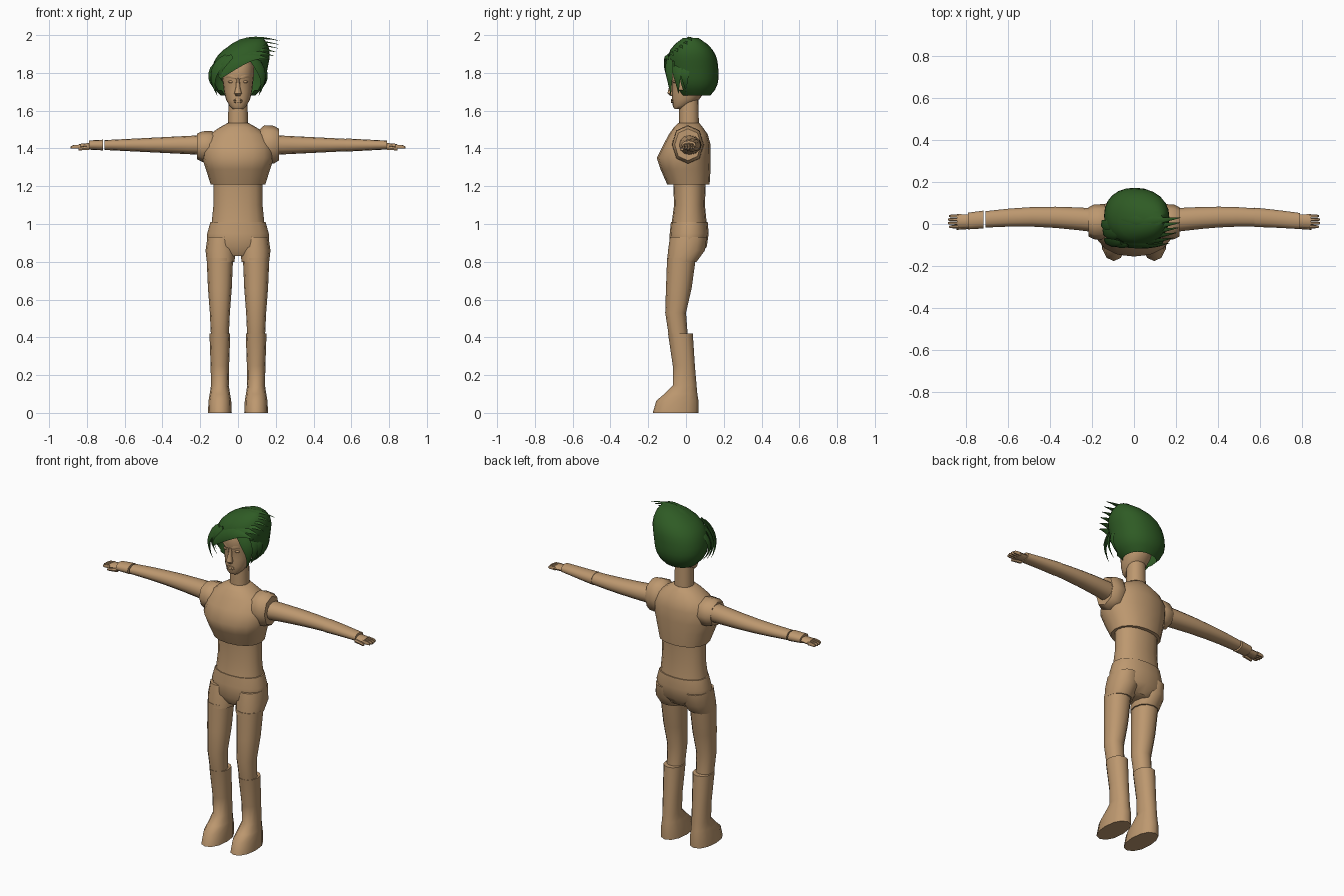
import bpy, bmesh
from math import cos, sin, pi, copysign, radians
from mathutils import Vector

cube = bpy.data.objects.get("Cube")
if cube:
    bpy.data.objects.remove(cube, do_unlink=True)

SIDES = ((1, "left"), (-1, "right"))


def material(name, color):
    mat = bpy.data.materials.new(name)
    mat.use_nodes = True
    mat.diffuse_color = color
    mat.node_tree.nodes["Principled BSDF"].inputs["Base Color"].default_value = color
    return mat


skin = material("tan_skin", (.51, .315, .16, 1))
green = material("dark_green_hair", (.028, .105, .018, 1))


def mix(start, end, t):
    return start + (end - start) * t


def finish(name, bm, mat):
    bmesh.ops.recalc_face_normals(bm, faces=bm.faces)
    mesh = bpy.data.meshes.new(name)
    bm.to_mesh(mesh)
    bm.free()
    mesh.materials.append(mat)
    part = bpy.data.objects.new(name, mesh)
    bpy.context.collection.objects.link(part)
    bpy.ops.object.select_all(action='DESELECT')
    part.select_set(True)
    bpy.context.view_layer.objects.active = part
    bpy.ops.object.shade_smooth_by_angle(angle=radians(50))


def loft_mesh(sections, sides, power=2.2, open_start=False):
    """Joins rounded sections, each given by its center and two half axes."""
    bm = bmesh.new()
    rows = []
    for center, across, depth in sections:
        row = []
        for i in range(sides):
            angle = 2 * pi * i / sides
            u, v = [copysign(abs(f(angle)) ** (2 / power), f(angle)) for f in (cos, sin)]
            row.append(bm.verts.new(Vector(center) + Vector(across) * u + Vector(depth) * v))
        rows.append(row)
    for low, high in zip(rows, rows[1:]):
        for i in range(sides):
            bm.faces.new((low[i - 1], low[i], high[i], high[i - 1]))
    if not open_start:
        bm.faces.new(rows[0])
    bm.faces.new(rows[-1])
    return bm


def stack(name, rows, x=0, sides=16):
    """Upright part from rows of height, half width, front and back."""
    sections = [((x, mix(front, back, .5), z), (half, 0, 0), (0, (back - front) / 2, 0))
                for z, half, front, back in rows]
    finish(name, loft_mesh(sections, sides), skin)


def sideways(name, side, rows, sides=12):
    """Part along x from rows of x, y, z, half depth and half height."""
    sections = [((side * x, y, z), (0, depth, 0), (0, 0, height))
                for x, y, z, depth, height in rows]
    finish(name, loft_mesh(sections, sides), skin)


def arm(name, side, start, end, swell=1):
    """Piece of the tapered, slightly bowed arm."""
    rows = []
    for i in range(6):
        x = mix(start, end, i / 5)
        t = (x - .15) / .64
        rows.append((x, .014 + .02 * sin(pi * t), 1.418,
                     mix(.058, .036, t) * swell, mix(.054, .022, t) * swell))
    sideways(name, side, rows)


def along(points, t):
    """Point on the Bezier curve through the control points."""
    points = [Vector(p) for p in points]
    while len(points) > 1:
        points = [a.lerp(b, t) for a, b in zip(points, points[1:])]
    return points[0]


def lock(name, points, width, mat):
    """Flat strand that follows a curve and tapers to a tip."""
    steps = 8
    path = [along(points, i / steps) for i in range(steps + 1)]
    middle = Vector((.01, .03, 1.8))
    sections = []
    for i, point in enumerate(path):
        t = i / steps
        heading = (path[min(i + 1, steps)] - path[max(i - 1, 0)]).normalized()
        across = heading.cross(point - middle).normalized()
        size = width * max(.04, min(1, .5 + 3 * t, 1.7 * (1 - t)))
        sections.append((point, across * size, across.cross(heading) * size * .4))
    finish(name, loft_mesh(sections, 4, power=2), mat)


# Trunk
stack("chest", [(1.21, .145, -.1, .125), (1.29, .17, -.135, .13), (1.35, .19, -.155, .13),
                (1.42, .187, -.12, .13), (1.475, .15, -.09, .115), (1.51, .1, -.066, .09),
                (1.535, .055, -.04, .07)])
stack("abdomen", [(1, .14, -.077, .11), (1.1, .13, -.063, .1), (1.22, .13, -.068, .105)])
stack("hips", [(.83, .11, -.06, .07), (.88, .164, -.09, .11), (.95, .163, -.086, .12),
               (1.01, .146, -.08, .115)])
stack("neck", [(1.52, .053, -.037, .068), (1.68, .05, -.035, .066)])

# Legs and boots
for side, tag in SIDES:
    stack(tag + "_short_leg", [(.8, .073, -.1, .056), (.86, .08, -.095, .1),
                               (.93, .07, -.085, .11)], side * .092, 12)
    stack(tag + "_leg", [(.4, .047, -.09, .01), (.53, .053, -.11, 0), (.66, .063, -.106, .03),
                         (.82, .07, -.1, .052)], side * .096, 12)
    stack(tag + "_boot", [(0, .063, -.176, .065), (.065, .06, -.157, .066), (.1, .054, -.115, .06),
                          (.145, .047, -.07, .056), (.25, .049, -.07, .047),
                          (.42, .055, -.095, .036)], side * .096, 12)

# Arms, with one long sleeve and one split at the wrist
arm("left_upper_arm", 1, .15, .575)
arm("left_forearm", 1, .572, .79, 1.06)
arm("right_arm", -1, .15, .706)
arm("right_wrist", -1, .715, .79, 1.1)

# Shoulders and hands
for side, tag in SIDES:
    height = 1.415 + .005 * side
    cap = .093 + .01 * side
    sideways(tag + "_shoulder", side, [(x, .01, height, .085 * grow, cap * grow) for x, grow in
                                       ((.11, .75), (.14, 1), (.19, .97), (.216, .82))], 8)
    sideways(tag + "_palm", side, [(.775, .015, 1.415, .03, .015), (.842, .013, 1.41, .034, .014)], 8)
    for finger in range(4):
        y = -.013 + .017 * finger
        tip = .888 - .005 * abs(finger - 1.5)
        sideways(tag + "_finger", side, [(.835, y, 1.41, .008, .012), (tip - .01, y, 1.408, .007, .01),
                                         (tip, y, 1.406, .004, .006)], 6)
    sideways(tag + "_thumb", side, [(.785, -.014, 1.404, .01, .012),
                                    (.845, -.02, 1.396, .008, .008)], 6)

# Head and face
stack("head", [(1.61, .028, -.062, -.02), (1.625, .045, -.07, .02), (1.66, .064, -.073, .07),
               (1.7, .074, -.073, .1), (1.75, .08, -.073, .12), (1.785, .084, -.083, .13),
               (1.84, .084, -.08, .13), (1.9, .06, -.05, .1)], sides=20)
stack("nose", [(1.678, .012, -.082, -.06), (1.692, .02, -.098, -.06), (1.725, .011, -.09, -.06),
               (1.775, .008, -.08, -.06)], sides=8)
for name, z in (("upper_lip", 1.656), ("lower_lip", 1.646)):
    stack(name, [(z + rise * .005, .025 - .01 * abs(rise), -.08, -.055) for rise in (-1, 0, 1)], sides=10)
for side, tag in SIDES:
    lock(tag + "_brow", [(side * .014, -.08, 1.77), (side * .045, -.08, 1.79),
                         (side * .07, -.044, 1.775)], .009, skin)
    bm = bmesh.new()
    bmesh.ops.create_uvsphere(bm, u_segments=10, v_segments=6, radius=.01)
    bmesh.ops.scale(bm, vec=(1.6, 1, .7), verts=bm.verts)
    bmesh.ops.translate(bm, vec=(side * .037, -.061, 1.753), verts=bm.verts)
    finish(tag + "_eye", bm, skin)

# Hair shell leaning to one side, with the face opening removed
sections = []
for i in range(11):
    t = i / 10
    radius = .147 * (1 - .7 * abs((t - .45) / .55) ** 3)
    sections.append(((.09 * t ** 3, .045 - .02 * t, 1.68 + .305 * t),
                     (radius, 0, 0), (0, radius * .92, 0)))
bm = loft_mesh(sections, 24, open_start=True)
opening = []
for face in bm.faces:
    spot = face.calc_center_median()
    if spot.z < 1.85 and spot.y < -.015 - (spot.z - 1.68) / 4:
        opening.append(face)
bmesh.ops.delete(bm, geom=opening, context='FACES')
finish("hair_shell", bm, green)

# Locks swept over the crown, from the top down to the forehead
for i in range(6):
    d = i / 5
    y = .01 - .12 * d
    drop = .1 * d
    lock("crown_lock", [(-.1, y + .02, 1.88 - drop), (0, y, 1.99 - drop), (.1, y, 2 - drop),
                        (.22 - .05 * d * d, y + .02, 1.97 - drop)], .032, green)

# Locks that frame the face
for side, tag in SIDES:
    for i in range(3):
        y = -.09 + .04 * i
        lock(tag + "_side_lock", [(side * .06, y, 1.89), (side * (.17 + .02 * i), y, 1.8),
                                  (side * .11, y + .01, 1.68 + .01 * i)], .03, green)
lock("fringe_lock", [(-.03, -.1, 1.89), (-.13, -.1, 1.83), (-.08, -.09, 1.75)], .025, green)
